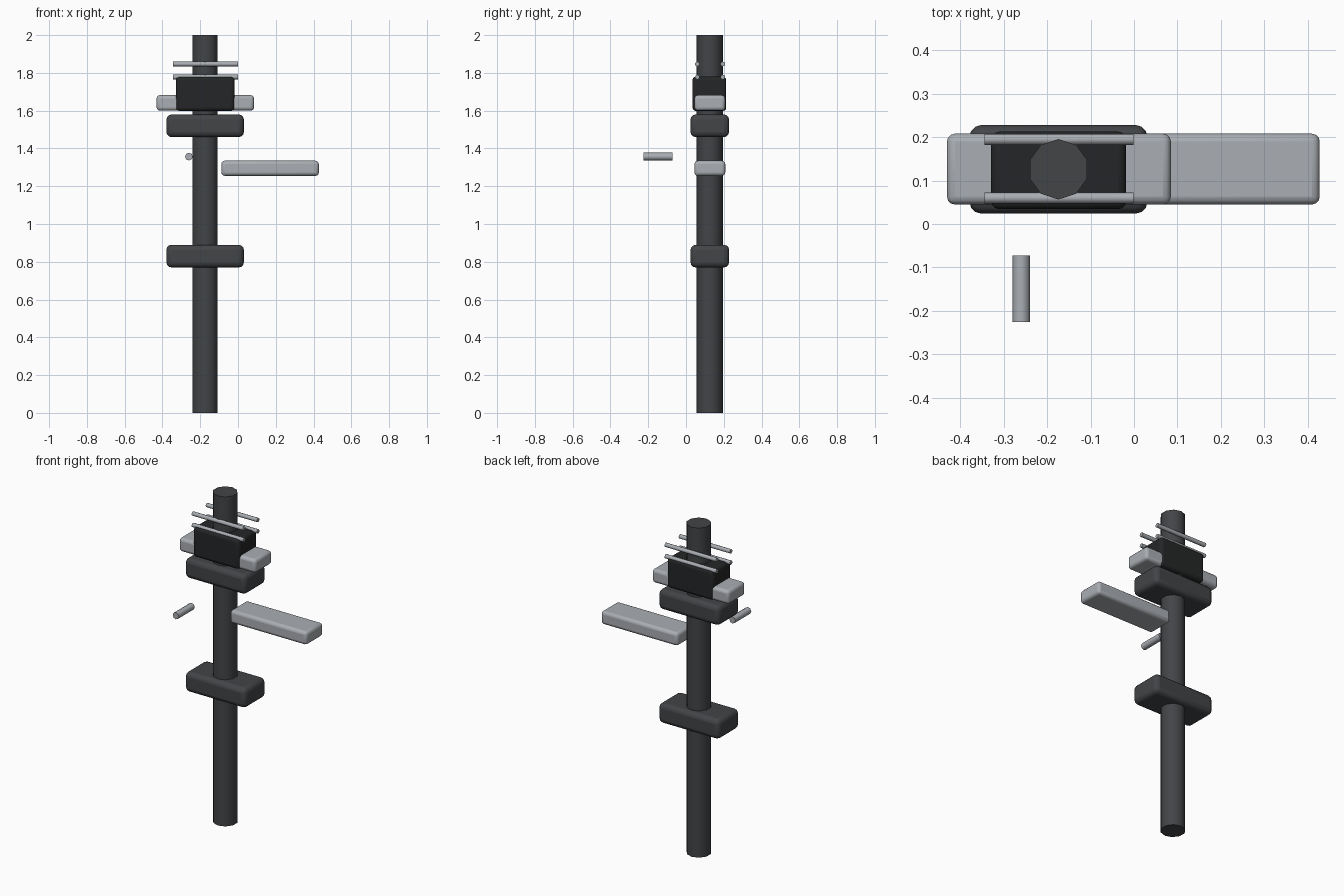
import bpy
from math import pi

if "Cube" in bpy.data.objects:
    bpy.data.objects.remove(bpy.data.objects["Cube"])


def material(name, r, g, b):
    m = bpy.data.materials.new(name)
    m.diffuse_color = (r, g, b, 1)
    m.use_nodes = True
    m.node_tree.nodes["Principled BSDF"].inputs["Base Color"].default_value = m.diffuse_color
    return m


charcoal = material("charcoal", 0.055, 0.058, 0.063)
black = material("black", 0.018, 0.019, 0.02)
silver = material("silver", 0.40, 0.42, 0.45)


def block(name, x, y, z, bevel, mat):
    # Rounded box given by its extents on each axis
    bpy.ops.mesh.primitive_cube_add(size=1, location=[sum(a) / 2 for a in (x, y, z)])
    ob = bpy.context.object
    ob.name = name
    ob.scale = [b - a for a, b in (x, y, z)]
    bpy.ops.object.transform_apply(location=False, rotation=False, scale=True)
    mod = ob.modifiers.new("rounded", "BEVEL")
    mod.width, mod.segments = bevel, 3
    bpy.ops.object.shade_smooth_by_angle()
    ob.data.materials.append(mat)


def rod(name, centre, radius, length, sides, mat, rot=(0, 0, 0)):
    bpy.ops.mesh.primitive_cylinder_add(vertices=sides, radius=radius, depth=length,
                                        location=centre, rotation=rot)
    ob = bpy.context.object
    ob.name = name
    bpy.ops.object.shade_smooth_by_angle(angle=pi / 3.5)
    ob.data.materials.append(mat)


# Pole
rod("pole", (-0.174, 0.126, 1.0), 0.0695, 2.0, 10, charcoal)

# Collars clamped around the pole
for name, z in (("lower_collar", 0.77), ("upper_collar", 1.46)):
    block(name, (-0.379, 0.031), (0.024, 0.228), (z, z + 0.12), 0.027, charcoal)

# Control box
block("control_box", (-0.329, -0.018), (0.034, 0.213), (1.598, 1.78), 0.019, black)

# Arms
block("upper_arm", (-0.431, 0.085), (0.045, 0.208), (1.60, 1.682), 0.018, silver)
block("side_arm", (-0.088, 0.428), (0.045, 0.208), (1.255, 1.335), 0.018, silver)

# Rails in front of and behind the pole
for side, y in (("front", 0.06), ("back", 0.195)):
    for level, z in (("lower", 1.778), ("upper", 1.847)):
        rod(f"{side}_{level}_rail", (-0.173, y, z), 0.0127, 0.344, 8, silver, (0, pi / 2, 0))

# Front peg
rod("front_peg", (-0.26, -0.149, 1.357), 0.0205, 0.153, 8, silver, (pi / 2, 0, 0))
